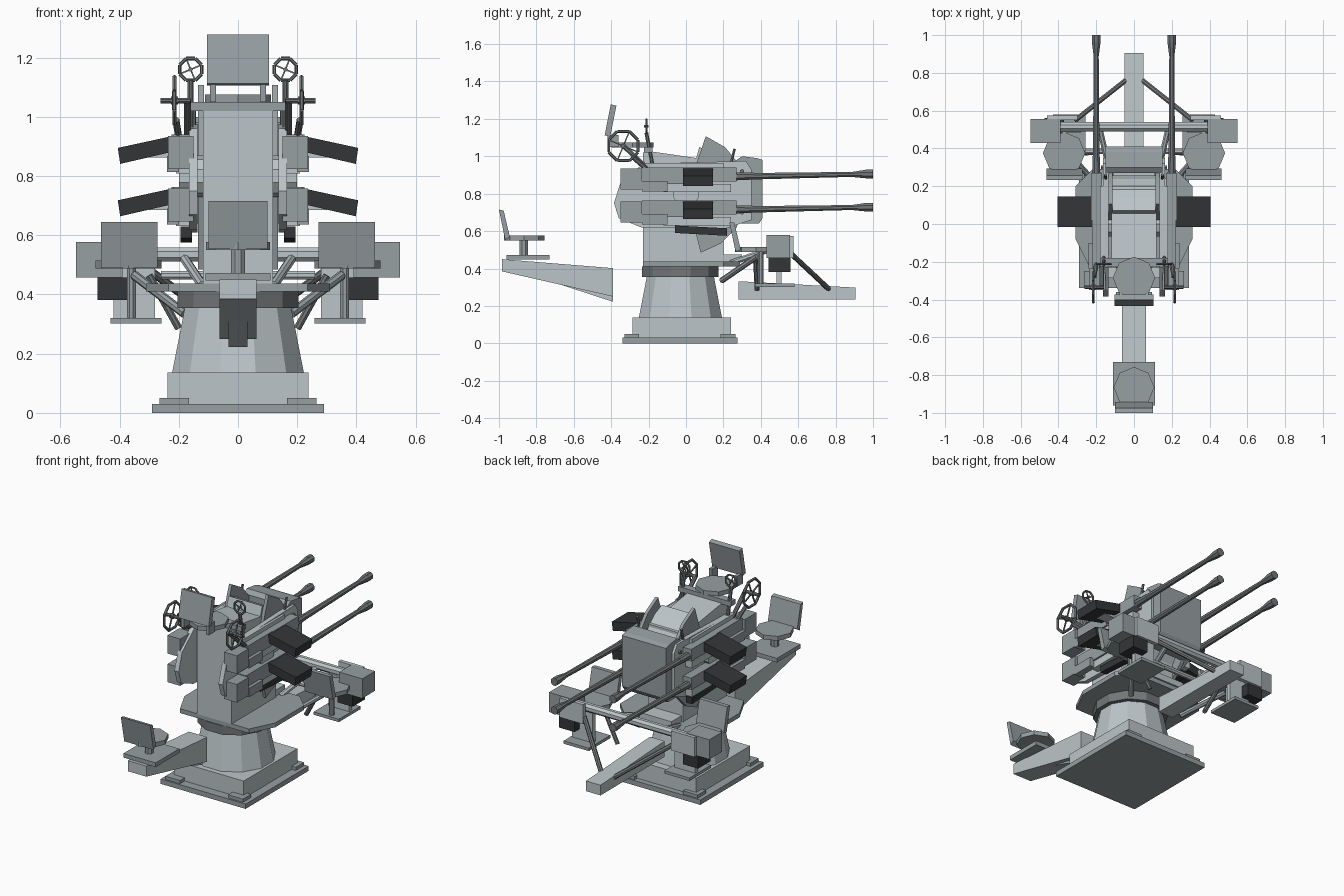
import bpy, bmesh
from math import sin, cos, pi, radians
from mathutils import Vector

if "Cube" in bpy.data.objects:
    bpy.data.objects.remove(bpy.data.objects["Cube"])


def material(name, *rgb):
    m = bpy.data.materials.new(name)
    m.diffuse_color = (*rgb, 1)
    m.use_nodes = True
    m.node_tree.nodes["Principled BSDF"].inputs["Base Color"].default_value = m.diffuse_color
    return m


light = material("light_grey_paint", .50, .56, .58)
mid = material("mid_grey_paint", .31, .35, .365)
steel = material("steel", .17, .185, .19)
dark = material("dark_metal", .033, .036, .038)
# Part names that use the darker paints
MID = ("seat", "base_pl", "base_pad", "turntable", "receiver", "control", "platform", "elevation_sector",
       "foot_plate", "cross_bar", "strut", "rear_block")
STEEL = ("barrel", "muzzle", "wheel", "aim", "bearing", "sight", "bolt", "drop_strut", "rear_strut")


def finish(name, bm, mirror=False, mat=None):
    bmesh.ops.recalc_face_normals(bm, faces=bm.faces)
    me = bpy.data.meshes.new(name)
    bm.to_mesh(me)
    bm.free()
    ob = bpy.data.objects.new(name, me)
    bpy.context.collection.objects.link(ob)
    if mirror:
        ob.modifiers.new("mirror", 'MIRROR').use_mirror_merge = False
    has = lambda keys: any(k in name for k in keys)
    me.materials.append(mat or (steel if has(STEEL) else mid if has(MID) else light))
    return ob


def prism(name, pts, a, b, axis='x', mirror=False, mat=None):
    """Extrude a 2D outline between a and b along an axis."""
    place = {'x': lambda u, v, w: (w, u, v), 'y': lambda u, v, w: (u, w, v),
             'z': lambda u, v, w: (u, v, w)}[axis]
    bm = bmesh.new()
    lo = [bm.verts.new(place(u, v, a)) for u, v in pts]
    hi = [bm.verts.new(place(u, v, b)) for u, v in pts]
    bm.faces.new(lo)
    bm.faces.new(hi)
    n = len(pts)
    for i in range(n):
        j = (i + 1) % n
        bm.faces.new((lo[i], lo[j], hi[j], hi[i]))
    return finish(name, bm, mirror, mat)


def box(name, x0, x1, y0, y1, z0, z1, mirror=False, mat=None):
    return prism(name, [(x0, y0), (x1, y0), (x1, y1), (x0, y1)], z0, z1, 'z', mirror, mat)


def add_rod(bm, p, q, r1, r2, n, turn=0.5):
    p, q = Vector(p), Vector(q)
    d = (q - p).normalized()
    u = d.cross(Vector((1, 0, 0) if abs(d.z) > 0.9 else (0, 0, 1))).normalized()
    v = d.cross(u)
    rings = []
    for c, r in ((p, r1), (q, r2)):
        rings.append([bm.verts.new(c + r * (cos(t) * u + sin(t) * v))
                      for t in (2 * pi * (i + turn) / n for i in range(n))])
    bm.faces.new(rings[0])
    bm.faces.new(rings[1])
    for i in range(n):
        j = (i + 1) % n
        bm.faces.new((rings[0][i], rings[0][j], rings[1][j], rings[1][i]))


def rod(name, p, q, r1, r2=None, n=8, mirror=False, mat=None, turn=0.5):
    bm = bmesh.new()
    add_rod(bm, p, q, r1, r1 if r2 is None else r2, n, turn)
    return finish(name, bm, mirror, mat)


def wheel(name, c, r, axis, t=0.006):
    """Eight-sided handwheel with four spokes and a hub."""
    c = Vector(c)
    u = Vector((0, 1, 0)) if axis == 'x' else Vector((1, 0, 0))
    w = Vector((1, 0, 0)) if axis == 'x' else Vector((0, 1, 0))
    v = Vector((0, 0, 1))
    p = [c + r * (cos(2 * pi * (i + .5) / 8) * u + sin(2 * pi * (i + .5) / 8) * v) for i in range(8)]
    bm = bmesh.new()
    for i in range(8):
        add_rod(bm, p[i], p[(i + 1) % 8], t, t, 6)
        if i % 2:
            add_rod(bm, c, p[i], t * .6, t * .6, 4)
    add_rod(bm, c - w * .012, c + w * .012, r * .18, r * .18, 8)
    finish(name, bm, True)


# Base plate, corner pads, plinth and tapered column
box("base_plate", -.29, .29, -.34, .275, 0, .03)
for y in (-.34, .175):
    box("base_pad", .165, .265, y + .01, y + .09, .03, .05, True)
box("plinth", -.238, .238, -.285, .24, .03, .137)
rod("column", (0, -.03, .137), (0, -.03, .36), .23, .185, 12)
rod("bearing_ring", (0, -.03, .355), (0, -.03, .41), .212, n=12)
prism("turntable", [(-.235, -.23), (.235, -.23), (.31, -.08), (.31, .2), (.22, .29),
                    (-.22, .29), (-.31, .2), (-.31, -.08)], .41, .437, 'z')

# Central housing with curved drum and side sectors
prism("housing", [(-.23, .435), (.2, .435), (.2, .98), (.06, .99), (-.18, 1.025), (-.23, 1.02)], -.118, .118)
arc = lambda r, a0, a1, n: [(r * cos(radians(a0 + (a1 - a0) * i / n)),
                             .8 + r * sin(radians(a0 + (a1 - a0) * i / n))) for i in range(n + 1)]
prism("drum", [(0, .8)] + arc(.26, -60, 74, 8), -.115, .115)
prism("elevation_sector", [(0, .8)] + arc(.325, -76, 71, 7), .115, .135, mirror=True)
prism("rear_block", [(.27, .64), (.39, .64), (.41, .67), (.41, .98), (.38, .99), (.3, 1.0), (.27, .98)], -.15, .15)
rod("trunnion", (.1, 0, .8), (.2, 0, .8), .07, n=10, mirror=True)
prism("cradle_plate", [(-.385, .75), (-.35, .86), (-.23, .96), (.32, .975), (.35, .93), (.35, .66),
                       (.2, .61), (-.24, .62), (-.36, .67)], .136, .165, mirror=True)
for z in (.7, .92):
    rod("side_bolt", (.165, .3, z), (.175, .3, z), .012, n=6, mirror=True)

# Four guns, each mirrored: receiver, barrel, muzzle, magazine
for z in (.893, .716):
    box("receiver_rear", .15, .237, -.35, -.235, z - .07, z + .042, True)
    box("receiver", .15, .22, -.235, .02, z - .04, z + .047, True)
    box("receiver_front", .17, .225, .02, .27, z - .027, z + .047, True)
    box("receiver_side", .2, .24, -.235, -.1, z - .08, z - .025, True)
    box("gun_bracket", .15, .21, -.12, .24, z - .085, z - .04, True)
    rod("barrel_jacket", (.2, .25, z), (.2, .36, z + .001), .024, .02, mirror=True)
    rod("barrel", (.2, .34, z), (.2, .93, z + .011), .019, .014, mirror=True)
    rod("muzzle", (.2, .89, z + .01), (.2, .965, z + .012), .015, .025, mirror=True)
    rod("muzzle_rim", (.2, .96, z + .012), (.2, 1.0, z + .012), .025, .025, mirror=True)
    prism("magazine", [(.217, z + .043), (.225, z - .012), (.398, z - .052), (.406, z + .002)],
          -.015, .145, 'y', True, dark)
    box("magazine_bracket", .22, .3, .03, .1, z - .03, z, True)
prism("ejection_chute", [(-.06, .63), (.22, .615), (.22, .575), (-.06, .59)], .155, .195,
      mirror=True, mat=dark)
box("top_rail", .15, .18, -.22, .2, .94, .965, True)
rod("sight_post", (.15, .24, .96), (.15, .26, 1.04), .008, n=6, mirror=True)

# Upper aiming station: cross bar, handwheels and posts
box("cross_bar", -.18, .18, -.225, -.18, 1.02, 1.05)
wheel("aim_wheel", (.16, -.212, 1.16), .04, 'y')
rod("aim_post", (.16, -.18, .96), (.16, -.212, 1.125), .011, mirror=True)
wheel("elevation_wheel", (.215, -.335, 1.055), .085, 'x', .008)
rod("wheel_axle", (.16, -.335, 1.055), (.262, -.335, 1.055), .01, mirror=True)
rod("wheel_strut", (.17, -.335, 1.055), (.17, -.21, .94), .013, mirror=True)
rod("wheel_brace", (.21, -.28, .99), (.2, -.21, .93), .012, mirror=True)


def seat(name, x, y, z, r, mirror=False):
    rod(name, (x, y, z), (x, y, z + .027), r, n=8, mirror=mirror, turn=0)


# Top seat
seat("top_seat", 0, -.285, 1.048, .112)
prism("top_seat_back", [(-.402, 1.278), (-.372, 1.27), (-.405, 1.105), (-.435, 1.112)], -.104, .104)
box("top_seat_back_bracket", .075, .095, -.42, -.36, 1.05, 1.115, True)

# Front arm with seat
prism("front_arm", [(-.985, .45), (-.39, .402), (-.39, .25), (-.7, .32), (-.985, .385)], -.063, .063)
prism("front_arm_rib", [(-.72, .33), (-.39, .31), (-.39, .222)], -.032, .032)
box("front_platform", -.11, .11, -.96, -.73, .447, .473)
rod("front_seat_post", (0, -.867, .47), (0, -.867, .555), .025)
seat("front_seat", 0, -.865, .55, .108)
prism("front_seat_back", [(-1, .715), (-.975, .71), (-.942, .57), (-.967, .553)], -.1, .1)

# Rear arm and cross beam
prism("rear_arm", [(.28, .332), (.905, .298), (.905, .235), (.28, .235)], -.05, .05)
rod("rear_beam", (-.44, .515, .535), (.44, .515, .535), .026, n=8)
rod("inner_beam", (-.26, .385, .465), (.26, .385, .465), .016)
box("beam_plate", -.11, .11, .2, .3, .437, .475)
rod("beam_support", (.12, .24, .43), (.18, .5, .52), .016, mirror=True)
rod("rear_strut", (.31, .55, .49), (.02, .78, .275), .014, mirror=True)
rod("column_strut", (.35, .38, .465), (.18, .19, .335), .016, mirror=True)
rod("drop_strut", (.3, .37, .465), (.2, .38, .285), .013, mirror=True)

# Side stations: control box, dark case, seat, back, foot plate
box("control_box", .39, .548, .43, .555, .457, .578, True)
box("dark_case", .37, .475, .44, .56, .382, .457, True, dark)
box("station_shelf", .3, .46, .55, .575, .455, .575, True)
seat("side_seat", .37, .375, .487, .112, True)
prism("side_seat_back", [(.232, .645), (.258, .645), (.293, .5), (.265, .49)], .272, .463, mirror=True)
rod("side_seat_post", (.36, .4, .32), (.36, .4, .49), .016, mirror=True)
box("foot_hanger", .28, .42, .485, .51, .31, .52, True)
box("foot_plate", .258, .43, .37, .58, .302, .32, True)
